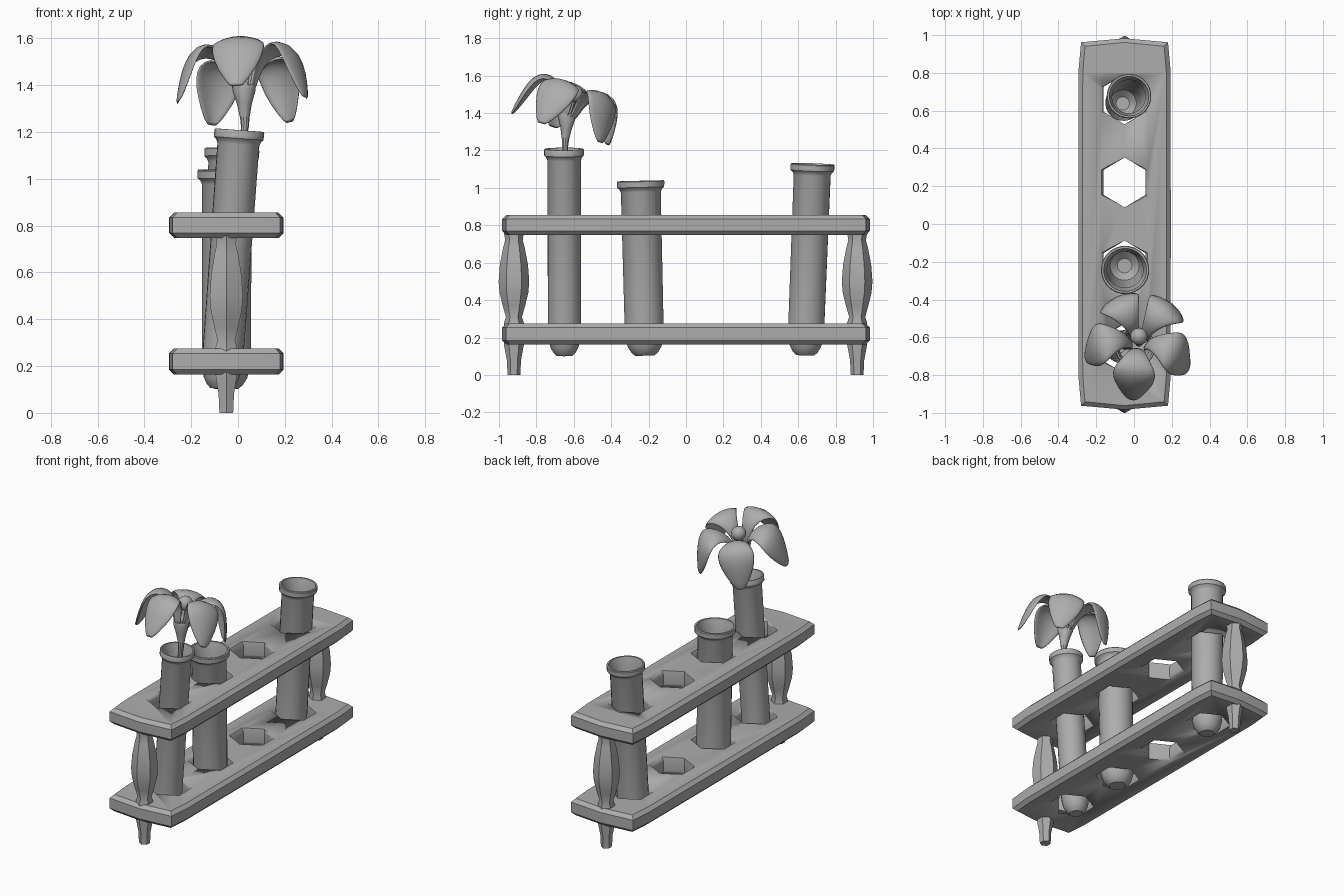
import bpy, bmesh, math
from mathutils import Vector, Matrix

cube = bpy.data.objects.get("Cube")
if cube:
    bpy.data.objects.remove(cube, do_unlink=True)

grey = bpy.data.materials.new("plain grey")
grey.use_nodes = True
COLOUR = (0.42, 0.42, 0.42, 1)
grey.diffuse_color = COLOUR
grey.node_tree.nodes["Principled BSDF"].inputs["Base Color"].default_value = COLOUR

MID_X = -0.05
HOLES_Y = (-0.66, -0.22, 0.22, 0.66)


def activate(obj):
    bpy.ops.object.select_all(action='DESELECT')
    obj.select_set(True)
    bpy.context.view_layer.objects.active = obj


def finish(name, bm, angle=35):
    """Turn a bmesh into a shaded object."""
    bmesh.ops.recalc_face_normals(bm, faces=bm.faces)
    mesh = bpy.data.meshes.new(name)
    bm.to_mesh(mesh)
    bm.free()
    mesh.materials.append(grey)
    obj = bpy.data.objects.new(name, mesh)
    bpy.context.collection.objects.link(obj)
    activate(obj)
    bpy.ops.object.shade_smooth_by_angle(angle=math.radians(angle))
    return obj


def loft(bm, rings, caps=True):
    """Join rings of points into a skin, with closed ends."""
    loops = [[bm.verts.new(p) for p in ring] for ring in rings]
    n = len(loops[0])
    for a, b in zip(loops, loops[1:]):
        for i in range(n):
            j = (i + 1) % n
            bm.faces.new((a[i], a[j], b[j], b[i]))
    if caps:
        bm.faces.new(loops[0][::-1])
        bm.faces.new(loops[-1])


def lathe(name, profile, sides, base, top, angle=35):
    """Turn (radius, height) pairs around the line from base to top."""
    base, top = Vector(base), Vector(top)
    turn = (top - base).to_track_quat('Z', 'Y').to_matrix().to_4x4()
    place = Matrix.Translation(base) @ turn
    steps = [math.tau * i / sides + math.pi / 2 for i in range(sides)]
    bm = bmesh.new()
    loft(bm, [[place @ Vector((r * math.cos(a), r * math.sin(a), h)) for a in steps]
              for r, h in profile])
    return finish(name, bm, angle)


def hole_cutter(y, z0, z1):
    """Six-sided cutter whose long sides flare out at both faces."""
    mid, half = (z0 + z1) / 2, (z1 - z0) / 2
    rings = []
    for h, flare in ((-1.2, 1.16), (-0.6, 1.0), (0.6, 1.0), (1.2, 1.16)):
        rings.append([(MID_X + 0.128 * flare * math.cos(a), y + 0.132 * math.sin(a), mid + h * half)
                      for a in (math.pi / 2 + math.tau * i / 6 for i in range(6))])
    bm = bmesh.new()
    loft(bm, rings)
    return finish("hole_cutter", bm)


# Shelves: gently bowed planks with chamfered edges and four holes
def shelf(name, z0, z1):
    quarter = [(0.245, 0.0), (0.243, 0.82), (0.23, 0.962), (0.0, 0.983)]
    outline = (quarter + [(-x, y) for x, y in quarter[-2::-1]]
               + [(-x, -y) for x, y in quarter[1:]]
               + [(x, -y) for x, y in quarter[-2:0:-1]])
    c = 0.022
    rings = [[(MID_X + x * (1 - s / 0.245), y * (1 - s), z) for x, y in outline]
             for s, z in ((c, z0), (0, z0 + c), (0, z1 - c), (c, z1))]
    bm = bmesh.new()
    loft(bm, rings)
    obj = finish(name, bm, 25)
    for y in HOLES_Y:
        cutter = hole_cutter(y, z0, z1)
        mod = obj.modifiers.new("hole", 'BOOLEAN')
        mod.operation, mod.solver, mod.object = 'DIFFERENCE', 'EXACT', cutter
        activate(obj)
        bpy.ops.object.modifier_apply(modifier=mod.name)
        bpy.data.objects.remove(cutter, do_unlink=True)


shelf("lower_shelf", 0.163, 0.276)
shelf("upper_shelf", 0.747, 0.856)

# Turned six-sided posts with feet
POST = [(0.034, 0), (0.038, 0.08), (0.053, 0.16), (0.053, 0.28), (0.043, 0.31), (0.06, 0.37),
        (0.077, 0.44), (0.082, 0.5), (0.075, 0.59), (0.058, 0.68), (0.047, 0.72), (0.053, 0.76)]
for name, y in (("front_post", -0.92), ("back_post", 0.915)):
    lathe(name, POST, 6, (MID_X, y, 0), (MID_X, y, 1))


# Hollow leaning tubes with flared rims
def tube(name, rim, base, top):
    length = (Vector(top) - Vector(base)).length
    r = rim * 0.82
    outer = [(rim * 0.4, 0), (rim * 0.55, 0.015), (rim * 0.7, 0.045), (rim * 0.78, 0.08), (r, 0.14),
             (rim * 0.84, length - 0.06), (rim * 0.9, length - 0.045),
             (rim * 0.99, length - 0.035), (rim, length - 0.005), (rim * 0.97, length)]
    inner = [(rim * 0.89, length), (rim * 0.86, length - 0.02), (rim * 0.75, length - 0.06),
             (r - 0.012, 0.14), (rim * 0.6, 0.06), (rim * 0.3, 0.025)]
    lathe(name, outer + inner, 24, base, top)


tube("front_tube", 0.107, (-0.075, -0.65, 0.103), (0.006, -0.652, 1.208))
tube("middle_tube", 0.128, (-0.05, -0.22, 0.103), (-0.047, -0.243, 1.038))
tube("back_tube", 0.118, (-0.06, 0.637, 0.105), (-0.026, 0.677, 1.128))

# Flower stem and calyx
FLOWER = Vector((0.026, -0.637, 1.375))
TILT = Matrix.Rotation(math.radians(-18), 4, 'X')
lathe("flower_stem", [(0.016, 0), (0.016, 1.05)], 10, (-0.05, -0.65, 0.2), (0.03, -0.647, 1.24))
lathe("flower_calyx", [(0.017, 0), (0.02, 0.04), (0.032, 0.1), (0.05, 0.16), (0.048, 0.18)], 10,
      (0.03, -0.647, 1.22), FLOWER)

# Flower centre on its stalk
axis = (TILT @ Vector((0, 0, 1))).normalized()
lathe("flower_stalk", [(0.02, 0), (0.016, 0.13)], 8, FLOWER, FLOWER + axis)
bm = bmesh.new()
bmesh.ops.create_uvsphere(bm, u_segments=16, v_segments=10, radius=0.046)
bm.transform(Matrix.Translation(FLOWER + axis * 0.135))
finish("flower_centre", bm)

# Petals: (reach, height, half width) along the midrib
RIB = [(0.035, 0.0, 0.022), (0.05, 0.08, 0.03), (0.085, 0.155, 0.05), (0.15, 0.192, 0.085),
       (0.215, 0.18, 0.115), (0.255, 0.115, 0.115), (0.275, 0.03, 0.09), (0.292, -0.075, 0.025)]
ACROSS = (-1, -0.5, 0, 0.5, 1)
for k in range(5):
    bm = bmesh.new()
    place = (Matrix.Translation(FLOWER) @ TILT
             @ Matrix.Rotation(math.radians(-97 + 72 * k), 4, 'Z'))
    rows = []
    for i, (reach, height, width) in enumerate(RIB):
        a, b = RIB[max(i - 1, 0)], RIB[min(i + 1, len(RIB) - 1)]
        along = Vector((b[0] - a[0], 0, b[1] - a[1])).normalized()
        outward = Vector((-along.z, 0, along.x))
        rows.append([bm.verts.new(place @ (Vector((reach, s * width, height))
                                           - outward * (0.28 * width * s * s))) for s in ACROSS])
    for a, b in zip(rows, rows[1:]):
        for i in range(len(ACROSS) - 1):
            bm.faces.new((a[i], a[i + 1], b[i + 1], b[i]))
    petal = finish("petal_%d" % (k + 1), bm, 50)
    thick = petal.modifiers.new("thickness", 'SOLIDIFY')
    thick.thickness, thick.offset = 0.014, 0
    smooth = petal.modifiers.new("smooth", 'SUBSURF')
    smooth.levels = smooth.render_levels = 1
